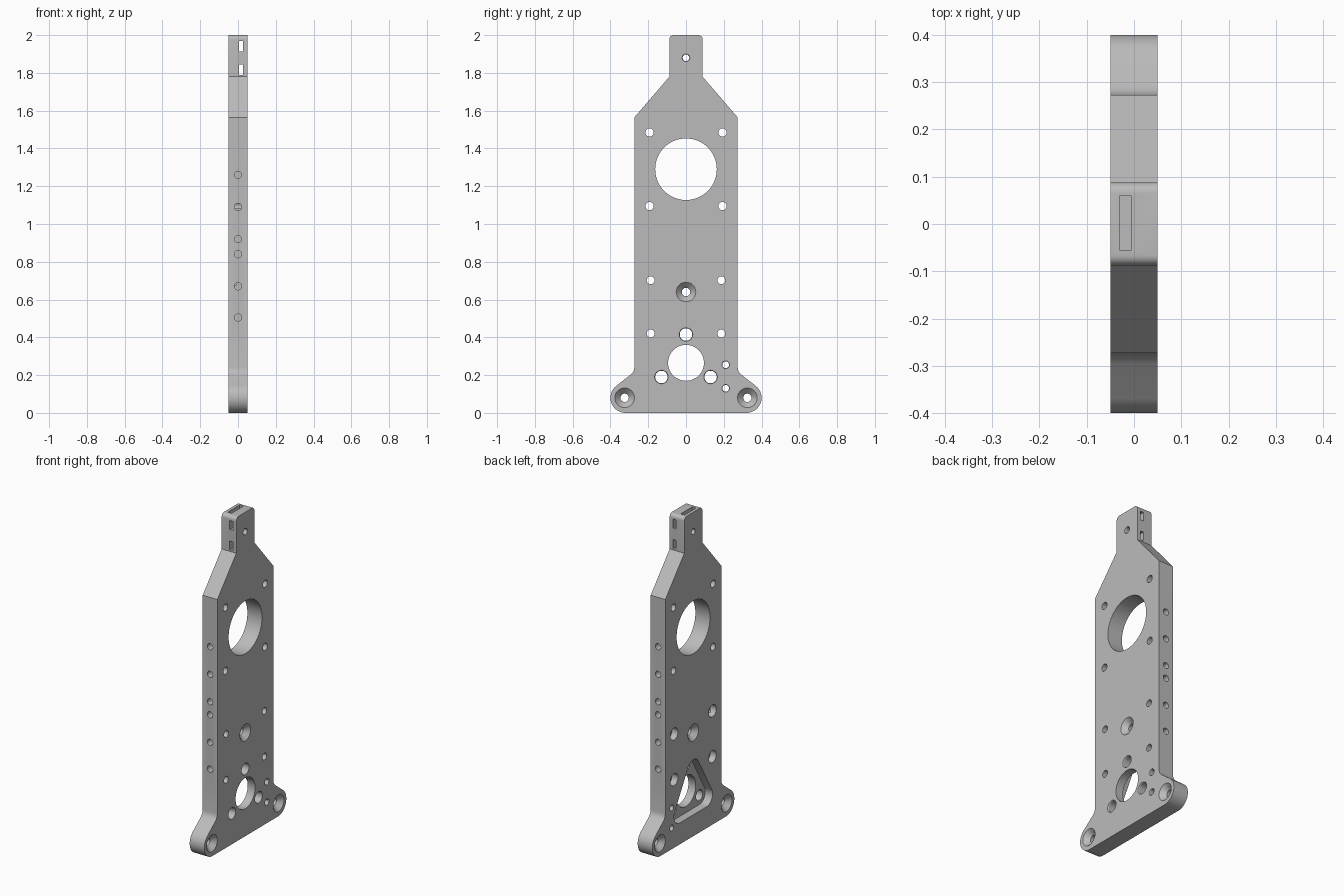
import bpy, bmesh, math
from mathutils import Matrix, Vector

cube = bpy.data.objects.get("Cube")
if cube:
    bpy.data.objects.remove(cube, do_unlink=True)

HALF = 0.05    # half of the plate thickness
OUT = 0.06     # cutters reach past the faces

grey = bpy.data.materials.new("machined grey")
grey.use_nodes = True
colour = (0.5, 0.5, 0.5, 1)
grey.diffuse_color = colour
grey.node_tree.nodes["Principled BSDF"].inputs["Base Color"].default_value = colour


def make_object(name, bm):
    bmesh.ops.recalc_face_normals(bm, faces=bm.faces)
    mesh = bpy.data.meshes.new(name)
    bm.to_mesh(mesh)
    bm.free()
    mesh.materials.append(grey)
    obj = bpy.data.objects.new(name, mesh)
    bpy.context.collection.objects.link(obj)
    return obj


def prism(name, outline, x0, x1):
    """Extrude a (y, z) outline along x."""
    bm = bmesh.new()
    face = bm.faces.new([bm.verts.new((x0, y, z)) for y, z in outline])
    new = bmesh.ops.extrude_face_region(bm, geom=[face])["geom"]
    moved = [v for v in new if isinstance(v, bmesh.types.BMVert)]
    bmesh.ops.translate(bm, verts=moved, vec=(x1 - x0, 0, 0))
    return make_object(name, bm)


def arc(y, z, radius, start, end, steps):
    angles = [math.radians(start + (end - start) * i / steps) for i in range(steps + 1)]
    return [(y + radius * math.cos(a), z + radius * math.sin(a)) for a in angles]


cutters = []


def bore(y, z, profile, sides=32):
    """Turned cutter along x, from (x, radius) steps."""
    bm = bmesh.new()
    rings = []
    for x, radius in profile:
        rings.append([bm.verts.new((x, *p)) for p in arc(y, z, radius, 0, 360, sides)[:-1]])
    for a, b in zip(rings, rings[1:]):
        for i in range(sides):
            j = (i + 1) % sides
            bm.faces.new((a[i], a[j], b[j], b[i]))
    bm.faces.new(rings[0])
    bm.faces.new(rings[-1])
    cutters.append(make_object("bore_cutter", bm))


def through(y, z, radius, sides=32):
    bore(y, z, [(-OUT, radius), (OUT, radius)], sides)


def box(centre, size):
    bm = bmesh.new()
    bmesh.ops.create_cube(bm, size=1, matrix=Matrix.Translation(centre) @ Matrix.Diagonal((*size, 1)))
    cutters.append(make_object("slot_cutter", bm))


# Plate outline: half of it, then mirrored
half = arc(0.32, 0.08, 0.08, -90, 52, 18)
half += [(0.295, 0.201), (0.283, 0.213), (0.276, 0.226), (0.273, 0.242)]
half += [(0.273, 1.565), (0.088, 1.78)]
half += arc(0.066, 1.978, 0.022, 0, 90, 6)
outline = half + [(-y, z) for y, z in reversed(half)]
plate = prism("side_plate", outline, -HALF, HALF)

# Large openings
through(0, 1.29, 0.163, 72)
through(0, 0.265, 0.095, 56)

# Screw holes, the lower four counterbored on one face
for side in (-1, 1):
    for z in (1.485, 1.095):
        through(side * 0.193, z, 0.022, 24)
    for z in (0.702, 0.42):
        bore(side * 0.187, z, [(-OUT, 0.037), (-0.01, 0.037), (-0.01, 0.021), (OUT, 0.021)], 24)

# Pivot holes, countersunk from both faces
for y, z in ((0, 0.64), (-0.325, 0.08), (0.325, 0.08)):
    bore(y, z, [(-OUT, 0.062), (-0.02, 0.022), (0.02, 0.022), (OUT, 0.062)])

# Triangular pocket with its three holes
pocket = arc(0.13, 0.19, 0.058, -90, 27, 10) + arc(0, 0.415, 0.058, 27, 153, 10)
pocket += arc(-0.13, 0.19, 0.058, 153, 270, 10)
cutters.append(prism("pocket_cutter", pocket, -OUT, 0))
for y, z in ((0, 0.415), (-0.13, 0.19), (0.13, 0.19)):
    bore(y, z, [(-OUT, 0.033), (0.045, 0.033), (OUT, 0.042)])

# Small holes: two beside the pocket, one in the top tab
for y, z in ((0.21, 0.255), (0.21, 0.13), (0, 1.88)):
    bore(y, z, [(-OUT, 0.018), (0.046, 0.018), (OUT, 0.027)], 24)

# Blind holes along both edges
for side in (-1, 1):
    for z in (1.26, 1.09, 0.92, 0.84, 0.67, 0.505):
        bm = bmesh.new()
        place = Matrix.Translation((0, side * 0.27, z)) @ Matrix.Rotation(math.pi / 2, 4, "X")
        bmesh.ops.create_cone(bm, cap_ends=True, segments=24, radius1=0.019,
                              radius2=0.019, depth=0.12, matrix=place)
        cutters.append(make_object("edge_hole_cutter", bm))

# Top slot and the two windows through the tab
box((-0.018, 0.002, 2), (0.026, 0.114, 0.12))
for z in (1.942, 1.817):
    box((0.016, 0, z), (0.022, 0.3, 0.055))

# Cut everything out, then drop the cutters
for cutter in cutters:
    mod = plate.modifiers.new("cut", "BOOLEAN")
    mod.operation = "DIFFERENCE"
    mod.solver = "EXACT"
    mod.object = cutter
graph = bpy.context.evaluated_depsgraph_get()
result = bpy.data.meshes.new_from_object(plate.evaluated_get(graph))
plate.modifiers.clear()
plate.data = result
for cutter in cutters:
    bpy.data.objects.remove(cutter, do_unlink=True)

bpy.ops.object.select_all(action="DESELECT")
plate.select_set(True)
bpy.context.view_layer.objects.active = plate
bpy.ops.object.shade_smooth_by_angle(angle=math.radians(30))
